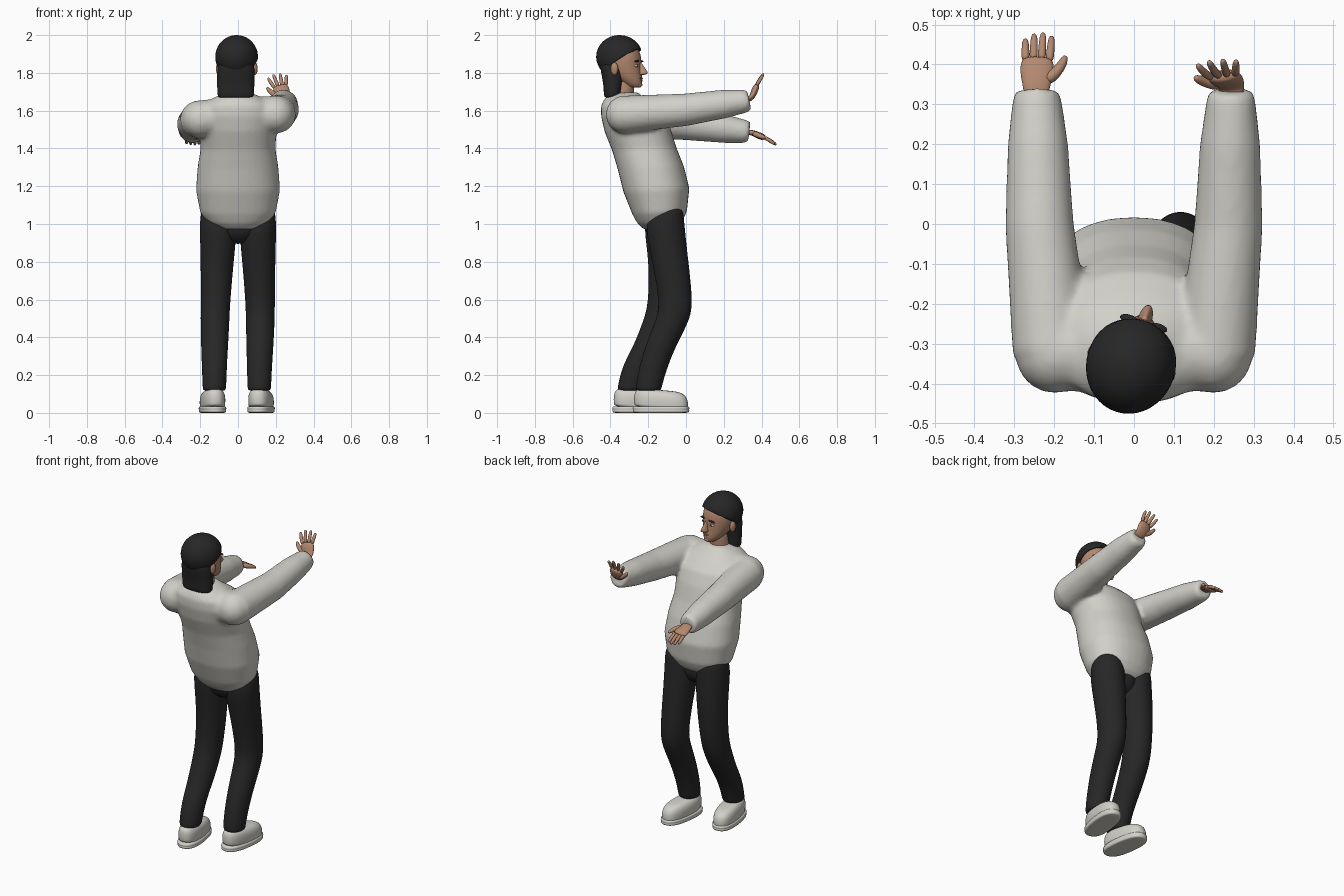
import bpy, bmesh
from math import cos, sin, pi, radians, copysign
from mathutils import Vector, Matrix

cube = bpy.data.objects.get("Cube")
if cube:
    bpy.data.objects.remove(cube, do_unlink=True)


def material(name, r, g, b):
    m = bpy.data.materials.new(name)
    m.use_nodes = True
    m.diffuse_color = (r, g, b, 1)
    bsdf = m.node_tree.nodes["Principled BSDF"]
    bsdf.inputs["Base Color"].default_value = (r, g, b, 1)
    bsdf.inputs["Roughness"].default_value = 0.8
    return m


CLOTH = material("off_white", .64, .63, .58)
DARK = material("charcoal", .02, .02, .02)
SKIN = material("skin", .46, .25, .16)
LIP = material("lip", .33, .14, .10)
WHITE = material("eye_white", .7, .68, .65)
I = Matrix.Identity(4)


def add_loft(bm, rings, sides=20, power=1.0):
    """Bridge rings given as (centre, half axis u, half axis v), capped at both ends."""
    loops = []
    for c, u, v in rings:
        loop = []
        for i in range(sides):
            a = 2 * pi * i / sides
            p, q = (copysign(abs(t) ** power, t) for t in (cos(a), sin(a)))
            loop.append(bm.verts.new(Vector(c) + Vector(u) * p + Vector(v) * q))
        loops.append(loop)
    for a, b in zip(loops, loops[1:]):
        for i in range(sides):
            j = (i + 1) % sides
            bm.faces.new((a[i], a[j], b[j], b[i]))
    bm.faces.new(loops[0])
    bm.faces.new(loops[-1])


def flat(rows, tilt=0.0):
    """Horizontal rings from rows of (z, x, y, half width, half depth)."""
    return [((x, y, z), (rx, 0, 0), (0, ry, ry * tilt)) for z, x, y, rx, ry in rows]


def tube(points, radii, ref=(1, 0, 0), squash=1.0):
    """Rings around a path; squash scales the axis across ref."""
    pts = [Vector(p) for p in points]
    out = []
    for i, p in enumerate(pts):
        t = (pts[min(i + 1, len(pts) - 1)] - pts[max(i - 1, 0)]).normalized()
        u = Vector(ref)
        u = (u - t * u.dot(t)).normalized()
        out.append((p, u * radii[i], t.cross(u) * radii[i] * squash))
    return out


def finish(name, bm, mat, matrix=I, subsurf=0):
    bmesh.ops.recalc_face_normals(bm, faces=bm.faces[:])
    for f in bm.faces:
        f.smooth = True
    me = bpy.data.meshes.new(name)
    bm.to_mesh(me)
    bm.free()
    me.materials.append(mat)
    ob = bpy.data.objects.new(name, me)
    bpy.context.collection.objects.link(ob)
    ob.matrix_world = matrix
    if subsurf:
        ob.modifiers.new("subdivide", "SUBSURF").levels = subsurf
        ob.modifiers[-1].render_levels = subsurf
    return ob


def loft(name, rings, mat, matrix=I, subsurf=2, power=1.0):
    bm = bmesh.new()
    add_loft(bm, rings, power=power)
    return finish(name, bm, mat, matrix, subsurf)


def ball(name, loc, size, mat, matrix=I, rot=0.0):
    bm = bmesh.new()
    bmesh.ops.create_uvsphere(bm, u_segments=20, v_segments=12, radius=1)
    bm.transform(Matrix.Translation(loc) @ Matrix.Rotation(rot, 4, 'Y') @ Matrix.Diagonal((*size, 1)))
    return finish(name, bm, mat, matrix)


# Sweater: torso and both sleeves fused into one smooth skin
bm = bmesh.new()
add_loft(bm, flat([
    (.975, 0, -.14, .11, .085), (1.01, 0, -.138, .165, .12), (1.06, 0, -.14, .2, .145),
    (1.18, 0, -.157, .223, .175), (1.3, 0, -.187, .214, .175), (1.4, 0, -.222, .198, .17),
    (1.5, 0, -.257, .205, .175), (1.58, 0, -.285, .215, .165), (1.635, 0, -.315, .185, .135),
    (1.67, 0, -.33, .125, .1), (1.695, 0, -.325, .07, .07)], .05), 32, .9)
for s, drop in ((1, (1.572, 1.58, 1.605, 1.635, 1.65, 1.655)), (-1, (1.565, 1.555, 1.53, 1.505, 1.49, 1.487))):
    path = [(.1, -.32), (.205, -.32), (.237, 0), (.241, .2), (.243, .31), (.243, .335)]
    pts = [(s * x, y, z) for (x, y), z in zip(path, drop)]
    # shoulder ball, then the sleeve down to the cuff
    sphere = bmesh.ops.create_uvsphere(bm, u_segments=20, v_segments=12, radius=.1)
    bmesh.ops.translate(bm, verts=sphere["verts"], vec=(s * .198, -.325, pts[1][2]))
    add_loft(bm, tube(pts[1:], [.1, .086, .076, .062, .054]), 24)
    add_loft(bm, tube([pts[0], (s * .2, -.32, pts[1][2])], [.1, .1], (0, 1, 0)), 24)
shirt = finish("sweater", bm, CLOTH)
rm = shirt.modifiers.new("fuse", "REMESH")
rm.mode, rm.voxel_size, rm.use_smooth_shade = 'VOXEL', .011, True
sm = shirt.modifiers.new("soften", "SMOOTH")
sm.factor, sm.iterations = .5, 8

# Trousers
left_leg = [(1.095, .115, -.09, .06, .05), (1.07, .11, -.1, .087, .088), (1.0, .103, -.115, .102, .107),
            (.8, .11, -.083, .088, .097), (.57, .118, -.048, .078, .088), (.48, .118, -.075, .077, .09),
            (.35, .116, -.137, .072, .082), (.22, .113, -.18, .066, .074), (.13, .113, -.198, .063, .069),
            (.115, .113, -.198, .06, .066)]
right_leg = [(1.09, -.115, -.1, .06, .05), (1.07, -.11, -.11, .087, .085), (1.0, -.103, -.125, .102, .105),
             (.8, -.11, -.1, .088, .095), (.57, -.12, -.112, .078, .088), (.48, -.122, -.14, .077, .09),
             (.35, -.124, -.2, .072, .08), (.25, -.125, -.262, .067, .076), (.13, -.125, -.295, .063, .07),
             (.115, -.125, -.295, .06, .067)]
loft("left_trouser_leg", flat(left_leg), DARK)
loft("right_trouser_leg", flat(right_leg), DARK)
ball("trouser_seat", (0, -.125, .985), (.12, .09, .09), DARK)

# Shoes, toes turned slightly outward
for side, x, y, turn in (("left", .122, -.132, -8), ("right", -.135, -.24, 8)):
    M = Matrix.Translation((x, y, 0)) @ Matrix.Rotation(radians(turn), 4, 'Z')
    loft(side + "_shoe_upper", flat([(.02, 0, 0, .058, .138), (.035, 0, 0, .063, .145),
         (.07, 0, 0, .065, .146), (.1, 0, -.003, .06, .138), (.118, 0, -.01, .045, .115),
         (.122, 0, -.015, .025, .08)], -.08), CLOTH, M, 2, .8)
    loft(side + "_shoe_sole", flat([(0, 0, 0, .055, .135), (.001, 0, 0, .067, .15), (.013, 0, 0, .07, .154),
         (.017, 0, 0, .067, .15), (.021, 0, 0, .07, .154), (.034, 0, 0, .069, .153),
         (.036, 0, 0, .055, .135)]), CLOTH, M, 1, .8)


# Hands: wrist, palm, four fingers and a thumb
def hand(side, wrist, bend, fwd, thumb, spread):
    w, f = Vector(wrist), Vector(fwd).normalized()
    t = Vector(thumb)
    t = (t - f * t.dot(f)).normalized()
    n = Vector(bend).normalized()
    bm = bmesh.new()
    add_loft(bm, tube([w - Vector((0, .04, 0)), w, w + f * .03, w + f * .065, w + f * .085],
                      [.032, .032, .042, .044, .036], t, .42), 16)
    for i in range(4):
        k = 1.5 - i
        base = w + f * .072 + t * k * .02
        reach = (.062, .07, .066, .052)[i]
        d = (f + t * k * spread).normalized()
        add_loft(bm, tube([base, base + d * reach * .5, base + d * reach + n * .012, base + d * (reach + .005) + n * .014],
                          [.0115, .0105, .009, .004], t), 10)
    add_loft(bm, tube([w + f * .02 + t * .02, w + f * .045 + t * .05, w + f * .075 + t * .066, w + f * .092 + t * .07],
                      [.019, .015, .012, .006], n), 10)
    finish(side + "_hand", bm, SKIN, subsurf=1)


hand("left", (.245, .345, 1.66), (0, .8, .3), (-.28, .36, .9), (-1, 0, .1), .22)
hand("right", (-.245, .34, 1.487), (0, .2, -1), (.04, .9, -.36), (1, 0, 0), .03)

# Head, turned a little to one side
H = Matrix.Translation((-.005, -.345, 0)) @ Matrix.Rotation(radians(-17), 4, 'Z')
loft("neck", flat([(1.64, 0, 0, .066, .066), (1.7, 0, .012, .056, .06), (1.8, 0, .015, .055, .06)]), SKIN, H)
loft("face", flat([(1.722, 0, .08, .022, .022), (1.732, 0, .072, .04, .045), (1.765, 0, .045, .066, .073),
                   (1.8, 0, .02, .083, .094), (1.85, 0, .005, .096, .106), (1.9, 0, 0, .098, .11),
                   (1.95, 0, -.01, .08, .09), (1.97, 0, -.01, .04, .05)]), SKIN, H)
loft("nose", flat([(1.788, 0, .1, .015, .022), (1.793, 0, .112, .019, .036), (1.803, 0, .112, .017, .039),
                   (1.83, 0, .105, .01, .025), (1.858, 0, .1, .008, .014)]), SKIN, H, 1)
ball("chin", (0, .098, 1.738), (.024, .02, .016), SKIN, H)
ball("upper_lip", (0, .107, 1.772), (.024, .014, .005), LIP, H)
ball("lower_lip", (0, .105, 1.763), (.02, .014, .006), LIP, H)
for s, side in ((1, "left"), (-1, "right")):
    ball(side + "_eye", (s * .036, .096, 1.838), (.016, .009, .008), WHITE, H)
    ball(side + "_iris", (s * .036, .102, 1.838), (.006, .005, .0065), DARK, H)
    ball(side + "_eyebrow", (s * .038, .1, 1.862), (.024, .011, .005), DARK, H, s * .12)
    ball(side + "_ear", (s * .1, -.005, 1.822), (.014, .02, .034), SKIN, H)

# Hair cap, opened over the face along a sloping hairline
bm = bmesh.new()
bmesh.ops.create_uvsphere(bm, u_segments=40, v_segments=24, radius=1)
bm.transform(Matrix.Translation((0, -.008, 1.885)) @ Matrix.Diagonal((.112, .124, .115, 1)))
slope = .65
for co, no in (((0, 0, 1.858), (0, -slope, 1)), ((0, -.012, 0), (0, 1, 0))):
    bmesh.ops.bisect_plane(bm, geom=bm.verts[:] + bm.edges[:] + bm.faces[:], plane_co=co, plane_no=no)
gone = []
for f in bm.faces:
    c = f.calc_center_median()
    if c.y > -.012 and c.z < 1.858 + slope * c.y:
        gone.append(f)
bmesh.ops.delete(bm, geom=gone, context='FACES')
cap = finish("hair_cap", bm, DARK, H)
so = cap.modifiers.new("thickness", "SOLIDIFY")
so.thickness, so.offset = .02, -1

# Hair falling down the back of the neck
loft("back_hair", flat([(1.87, -.01, -.385, .08, .06), (1.84, -.01, -.385, .102, .075), (1.76, -.012, -.385, .1, .055),
                        (1.7, -.012, -.386, .099, .05), (1.672, -.012, -.387, .096, .047),
                        (1.668, -.012, -.387, .08, .035)]), DARK, power=.85)
